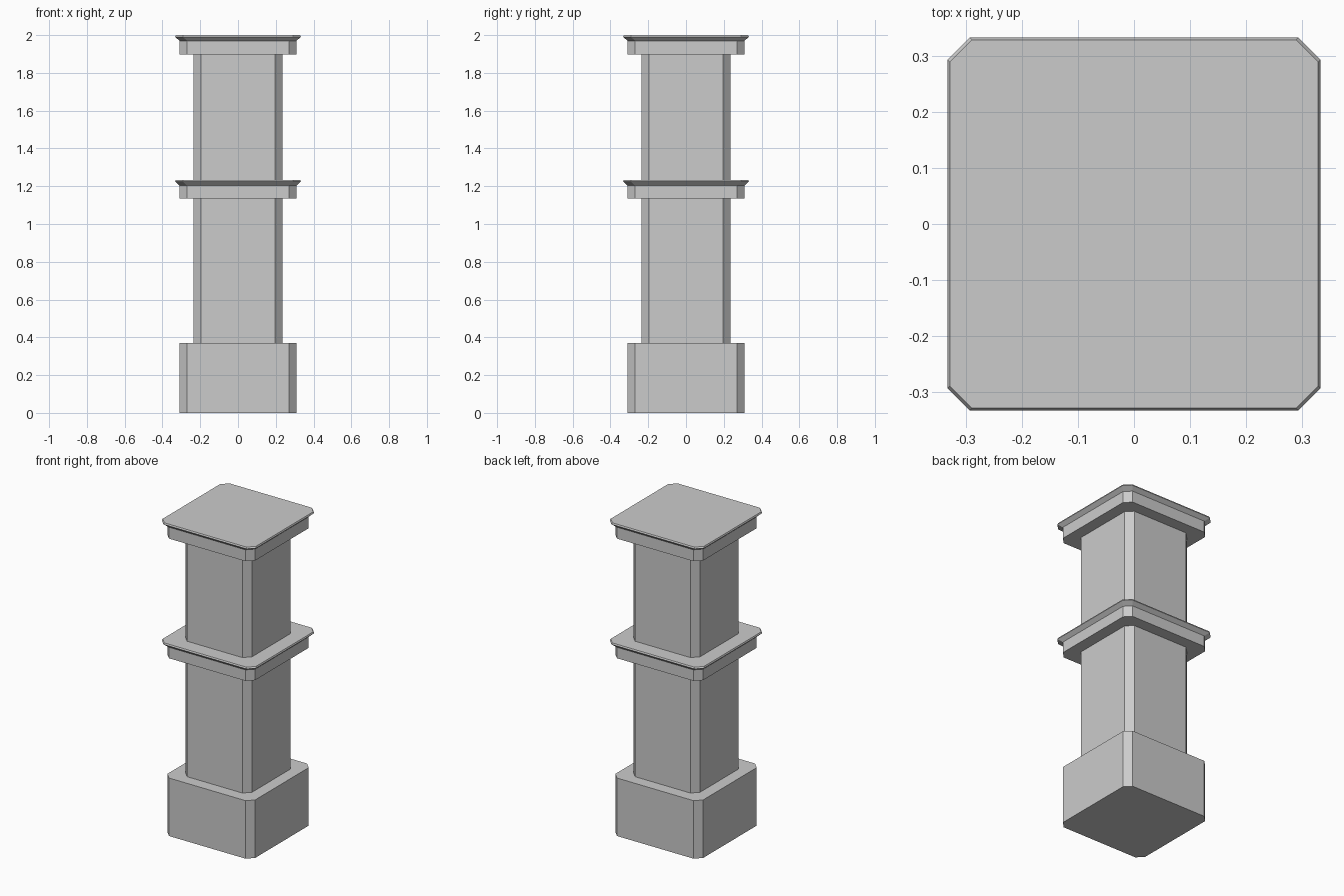
import bpy

if "Cube" in bpy.data.objects:
    bpy.data.objects.remove(bpy.data.objects["Cube"])

CHAMFER = 0.04


def octagon(half, z):
    """Square ring with chamfered corners at height z."""
    inner = half - CHAMFER
    pts = []
    for sx, sy in ((1, 1), (-1, 1), (-1, -1), (1, -1)):
        pair = [(sx * half, sy * inner, z), (sx * inner, sy * half, z)]
        pts += pair if sx * sy > 0 else pair[::-1]
    return pts


def stack(name, profile, capped=True):
    """Join chamfered square rings given as (half width, height)."""
    verts = [p for half, z in profile for p in octagon(half, z)]
    faces = []
    for r in range(len(profile) - 1):
        for i in range(8):
            j = (i + 1) % 8
            a, b = r * 8, (r + 1) * 8
            faces.append((a + i, a + j, b + j, b + i))
    if capped:
        faces.append(tuple(reversed(range(8))))
        faces.append(tuple(range(len(verts) - 8, len(verts))))
    mesh = bpy.data.meshes.new(name)
    mesh.from_pydata(verts, [], faces)
    obj = bpy.data.objects.new(name, mesh)
    bpy.context.collection.objects.link(obj)
    return obj


def moulding(name, bottom, top):
    """Flat band with a thin flared lip on top."""
    return stack(name, [(0.31, bottom), (0.31, top - 0.03),
                        (0.333, top - 0.009), (0.329, top)])


# Plinth
stack("base", [(0.31, 0.0), (0.31, 0.37)])

# Shaft sections, ends hidden against the neighbouring parts
stack("lower_shaft", [(0.235, 0.37), (0.235, 1.134)], capped=False)
stack("upper_shaft", [(0.235, 1.234), (0.235, 1.897)], capped=False)

# Middle collar and top cap
moulding("middle_collar", 1.134, 1.234)
moulding("top_cap", 1.897, 2.0)
